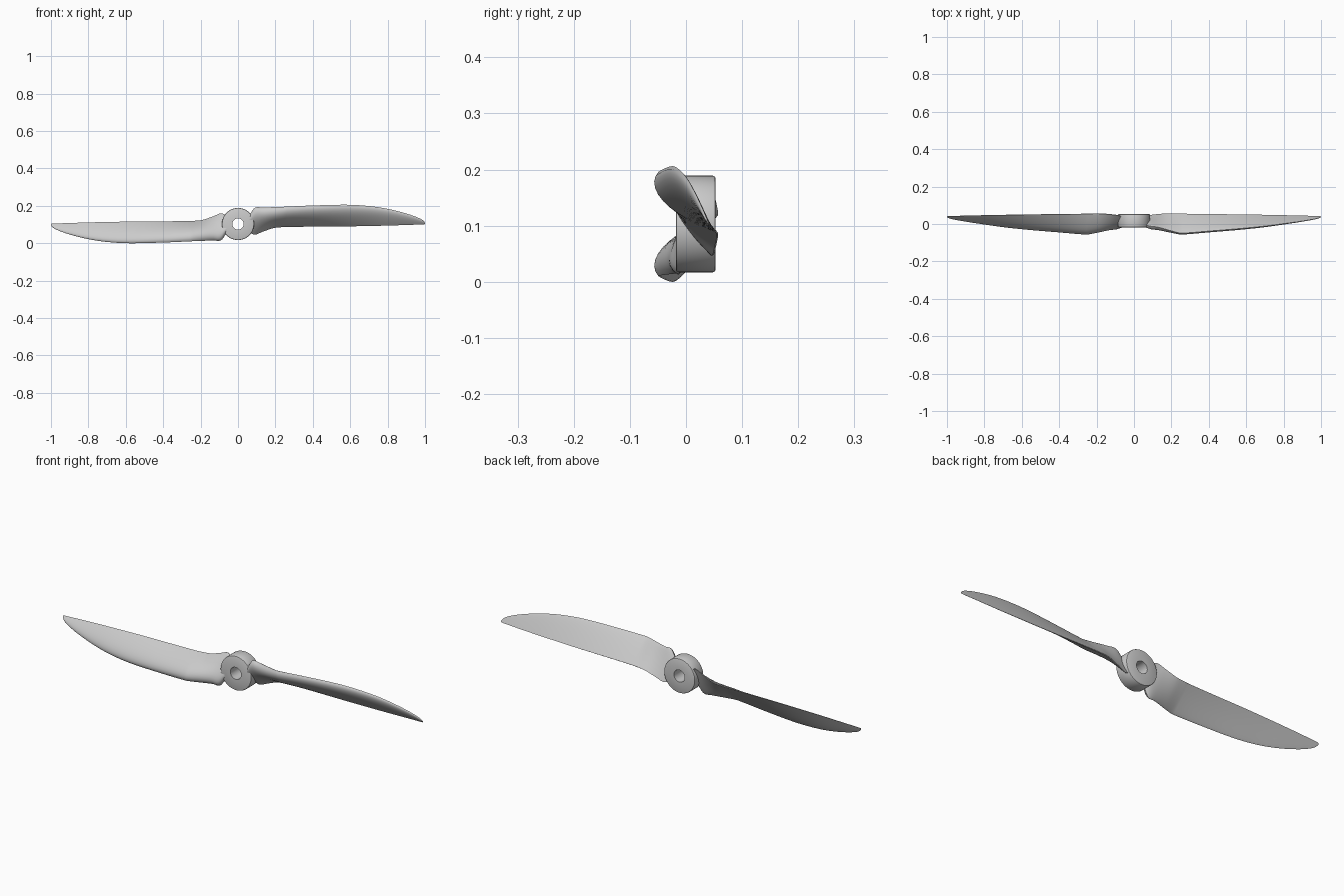
import bpy
import bmesh
from math import cos, sin, pi, sqrt, hypot, radians

if "Cube" in bpy.data.objects:
    bpy.data.objects.remove(bpy.data.objects["Cube"])

CZ = 0.103   # height of the hub axis

# x, leading edge y, z, trailing edge y, z, thickness  (right-hand blade)
STATIONS = [
    (0.062, -0.006, 0.152, 0.040, 0.058, 0.024),
    (0.09, -0.012, 0.190, 0.048, 0.047, 0.030),
    (0.13, -0.017, 0.191, 0.053, 0.062, 0.033),
    (0.19, -0.034, 0.193, 0.057, 0.083, 0.034),
    (0.24, -0.047, 0.195, 0.056, 0.088, 0.031),
    (0.26, -0.049, 0.196, 0.055, 0.089, 0.030),
    (0.40, -0.038, 0.202, 0.053, 0.090, 0.025),
    (0.58, -0.023, 0.206, 0.051, 0.091, 0.021),
    (0.70, -0.011, 0.199, 0.049, 0.093, 0.017),
    (0.80, 0.002, 0.184, 0.047, 0.095, 0.013),
    (0.90, 0.016, 0.159, 0.045, 0.098, 0.009),
    (0.96, 0.026, 0.138, 0.043, 0.100, 0.006),
    (0.99, 0.033, 0.122, 0.042, 0.101, 0.004),
    (1.00, 0.038, 0.110, 0.041, 0.102, 0.002),
]


def finish(bm, name):
    bmesh.ops.recalc_face_normals(bm, faces=bm.faces[:])
    mesh = bpy.data.meshes.new(name)
    bm.to_mesh(mesh)
    bm.free()
    ob = bpy.data.objects.new(name, mesh)
    bpy.context.collection.objects.link(ob)
    bpy.ops.object.select_all(action='DESELECT')
    ob.select_set(True)
    bpy.context.view_layer.objects.active = ob
    bpy.ops.object.shade_smooth_by_angle(angle=radians(35))
    return ob


def slope(i):
    a, b = STATIONS[max(i - 1, 0)], STATIONS[min(i + 1, len(STATIONS) - 1)]
    return [(q - p) / (b[0] - a[0]) for p, q in zip(a, b)]


def smooth_stations(steps=4):
    """Cubic interpolation between the measured blade sections."""
    out = []
    for i in range(len(STATIONS) - 1):
        a, b, ma, mb = STATIONS[i], STATIONS[i + 1], slope(i), slope(i + 1)
        h = b[0] - a[0]
        for k in range(steps):
            t = k / steps
            row = [(2*t**3 - 3*t*t + 1) * p + (t**3 - 2*t*t + t) * h * m
                   + (3*t*t - 2*t**3) * q + (t**3 - t*t) * h * n
                   for p, q, m, n in zip(a, b, ma, mb)]
            row[0] = a[0] + h * t
            out.append(row)
    return out + [list(STATIONS[-1])]


def airfoil(s):
    """Airfoil height (peak about 1) along the chord, s from 0 to 1."""
    return 10 * (0.2969 * sqrt(s) - 0.126 * s - 0.3516 * s**2
                 + 0.2843 * s**3 - 0.0955 * s**4)


def section(row, n=14):
    x, ly, lz, ty, tz, thick = row
    dy, dz = ty - ly, tz - lz
    c = hypot(dy, dz)
    ny, nz = dz / c, -dy / c          # towards the domed front side
    cosine = [(1 - cos(pi * k / n)) / 2 for k in range(n + 1)]
    path = [(s, airfoil(s)) for s in cosine]
    path += [(s, -0.12 * airfoil(s)) for s in reversed(cosine[1:])]
    return [(x, ly + dy * s + ny * thick * f, lz + dz * s + nz * thick * f)
            for s, f in path]


def blade(name, side):
    # side -1 turns the blade half a revolution about the hub axis
    bm = bmesh.new()
    rings = [[bm.verts.new((side * x, y, CZ + side * (z - CZ)))
              for x, y, z in section(row)] for row in smooth_stations()]
    for a, b in zip(rings, rings[1:]):
        for j in range(len(a)):
            k = (j + 1) % len(a)
            bm.faces.new((a[j], a[k], b[k], b[j]))
    bm.faces.new(rings[0])
    bm.faces.new(rings[-1])
    return finish(bm, name)


def hub(seg=72):
    # Bored disc with softened outer rims
    profile = [(0.030, -0.018), (0.081, -0.018), (0.0845, -0.0165),
               (0.086, -0.013), (0.086, 0.048), (0.0845, 0.0515),
               (0.081, 0.053), (0.030, 0.053)]
    bm = bmesh.new()
    rings = [[bm.verts.new((r * cos(2 * pi * i / seg), y, CZ + r * sin(2 * pi * i / seg)))
              for r, y in profile] for i in range(seg)]
    for i in range(seg):
        a, b = rings[i], rings[(i + 1) % seg]
        for j in range(len(profile)):
            k = (j + 1) % len(profile)
            bm.faces.new((a[j], a[k], b[k], b[j]))
    return finish(bm, "hub")


hub()
blade("blade_right", 1)
blade("blade_left", -1)
